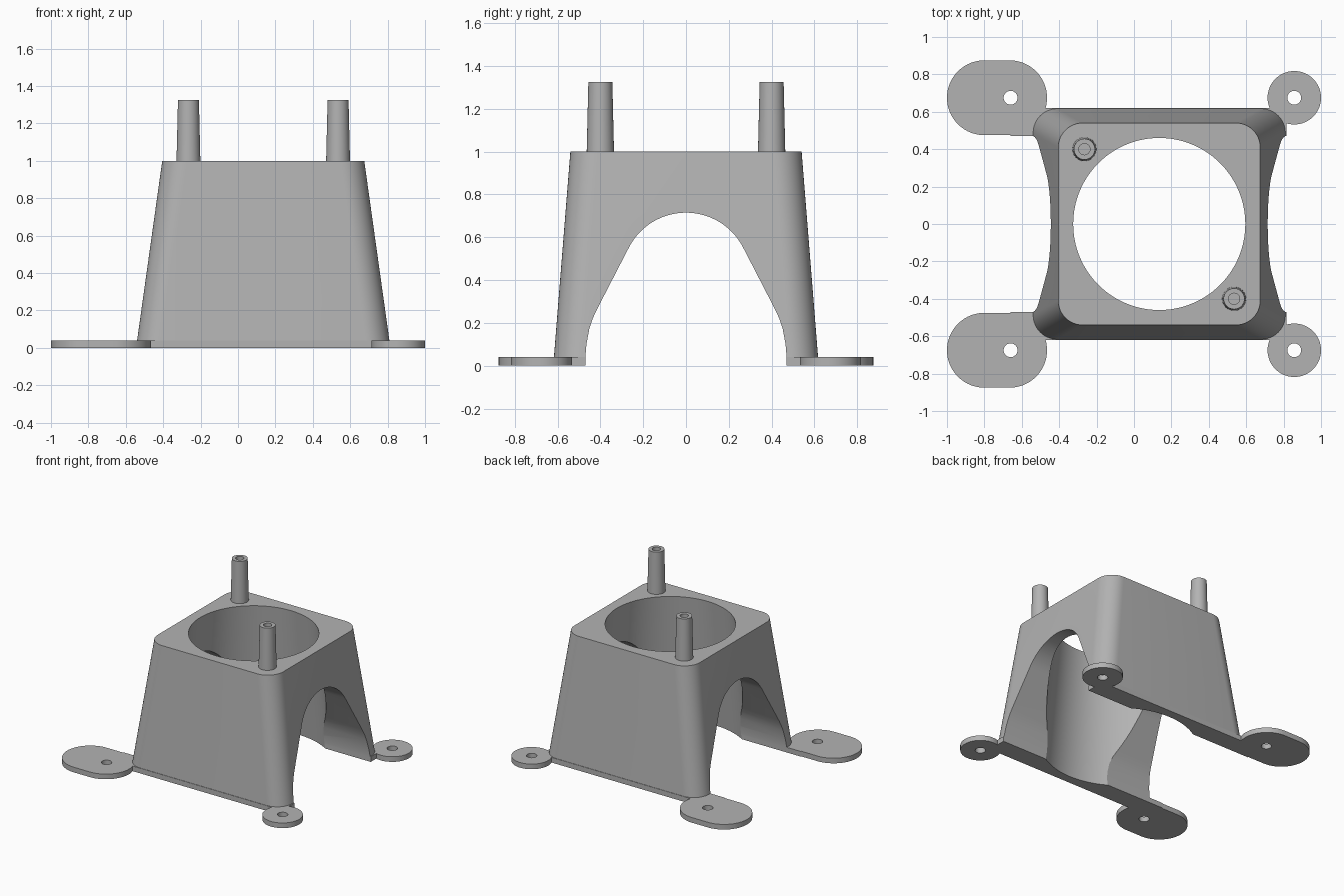
import bpy, bmesh
from math import sin, cos, pi, radians

cube = bpy.data.objects.get("Cube")
if cube:
    bpy.data.objects.remove(cube, do_unlink=True)

grey = bpy.data.materials.new("plain grey")
grey.use_nodes = True
colour = (0.45, 0.45, 0.45, 1)
grey.diffuse_color = colour
grey.node_tree.nodes["Principled BSDF"].inputs["Base Color"].default_value = colour

CX = 0.135          # centre of the tower
PAD_Y = 0.675       # mounting pad distance from the middle
PAD_H = 0.04


def loft(name, rings):
    """Closed solid through matching rings of 3D points."""
    bm = bmesh.new()
    loops = [[bm.verts.new(p) for p in ring] for ring in rings]
    n = len(loops[0])
    for a, b in zip(loops, loops[1:]):
        for i in range(n):
            j = (i + 1) % n
            bm.faces.new((a[i], a[j], b[j], b[i]))
    bm.faces.new(loops[0][::-1])
    bm.faces.new(loops[-1])
    bmesh.ops.recalc_face_normals(bm, faces=bm.faces)
    mesh = bpy.data.meshes.new(name)
    bm.to_mesh(mesh)
    bm.free()
    mesh.materials.append(grey)
    obj = bpy.data.objects.new(name, mesh)
    bpy.context.collection.objects.link(obj)
    return obj


def rounded_rect(x0, x1, hy, r, z, steps=12):
    """Rounded rectangle ring, symmetric in y."""
    pts = []
    corners = [(x1 - r, hy - r), (x0 + r, hy - r), (x0 + r, r - hy), (x1 - r, r - hy)]
    for k, (cx, cy) in enumerate(corners):
        for i in range(steps + 1):
            a = pi / 2 * (k + i / steps)
            pts.append((cx + r * cos(a), cy + r * sin(a), z))
    return pts


def circle(x, y, z, r, n=64):
    return [(x + r * cos(2 * pi * i / n), y + r * sin(2 * pi * i / n), z) for i in range(n)]


def cone(name, x, y, z0, z1, r0, r1, n=64):
    return loft(name, [circle(x, y, z0, r0, n), circle(x, y, z1, r1, n)])


def box(name, x0, x1, y0, y1, z0, z1):
    return loft(name, [[(x0, y0, z), (x1, y0, z), (x1, y1, z), (x0, y1, z)] for z in (z0, z1)])


def combine(obj, tool, operation):
    """Apply a boolean and discard the tool."""
    mod = obj.modifiers.new(operation, 'BOOLEAN')
    mod.operation, mod.solver, mod.object = operation, 'EXACT', tool
    bpy.context.view_layer.objects.active = obj
    bpy.ops.object.modifier_apply(modifier=mod.name)
    bpy.data.objects.remove(tool, do_unlink=True)


def smooth(obj):
    bpy.ops.object.select_all(action='DESELECT')
    obj.select_set(True)
    bpy.context.view_layer.objects.active = obj
    bpy.ops.object.shade_smooth_by_angle(angle=radians(25))


# Tapered tower with foot strips along front and back
tower = loft("tower", [rounded_rect(-0.545, 0.815, 0.62, 0.13, 0),
                       rounded_rect(-0.405, 0.675, 0.54, 0.13, 1)])
for side in (-1, 1):
    y0, y1 = sorted((side * 0.47, side * 0.62))
    combine(tower, box("foot_strip", -0.66, 0.815, y0, y1, 0, PAD_H), 'UNION')

# Round bore, widening downwards
combine(tower, cone("bore", CX, 0, -0.1, 1.1, 0.56, 0.451, 128), 'DIFFERENCE')

# Arched tunnel from side to side
half = [(0.47, -0.1), (0.47, 0.04), (0.465, 0.1), (0.452, 0.17), (0.436, 0.22), (0.415, 0.265)]
arc = [(0.3 * cos(radians(a)), 0.415 + 0.3 * sin(radians(a))) for a in range(26, 155, 4)]
profile = half + arc + [(-y, z) for y, z in reversed(half)]
combine(tower, loft("tunnel", [[(x, y, z) for y, z in profile] for x in (-1.2, 1.2)]), 'DIFFERENCE')
smooth(tower)

# Mounting pads: long ones on the right, round ones on the left
for side, end in ((-1, "front"), (1, "back")):
    y = side * PAD_Y
    long_pad = loft(end + "_right_pad",
                    [[(px + (-0.8 if px < 0 else -0.665), y + py, z)
                      for px, py, _ in circle(0, 0, 0, 0.2, 62)] for z in (0, PAD_H)])
    round_pad = cone(end + "_left_pad", 0.857, y, 0, PAD_H, 0.143, 0.143)
    for pad, x in ((long_pad, -0.66), (round_pad, 0.857)):
        combine(pad, cone("screw_hole", x, y, -0.1, 0.2, 0.037, 0.037, 32), 'DIFFERENCE')
        smooth(pad)

# Hollow posts on opposite corners of the top
for name, x, y in (("back_post", -0.265, 0.4), ("front_post", 0.535, -0.4)):
    post = cone(name, x, y, 0.99, 1.325, 0.064, 0.056, 32)
    combine(post, cone("post_hole", x, y, 1.05, 1.4, 0.03, 0.03, 32), 'DIFFERENCE')
    smooth(post)
